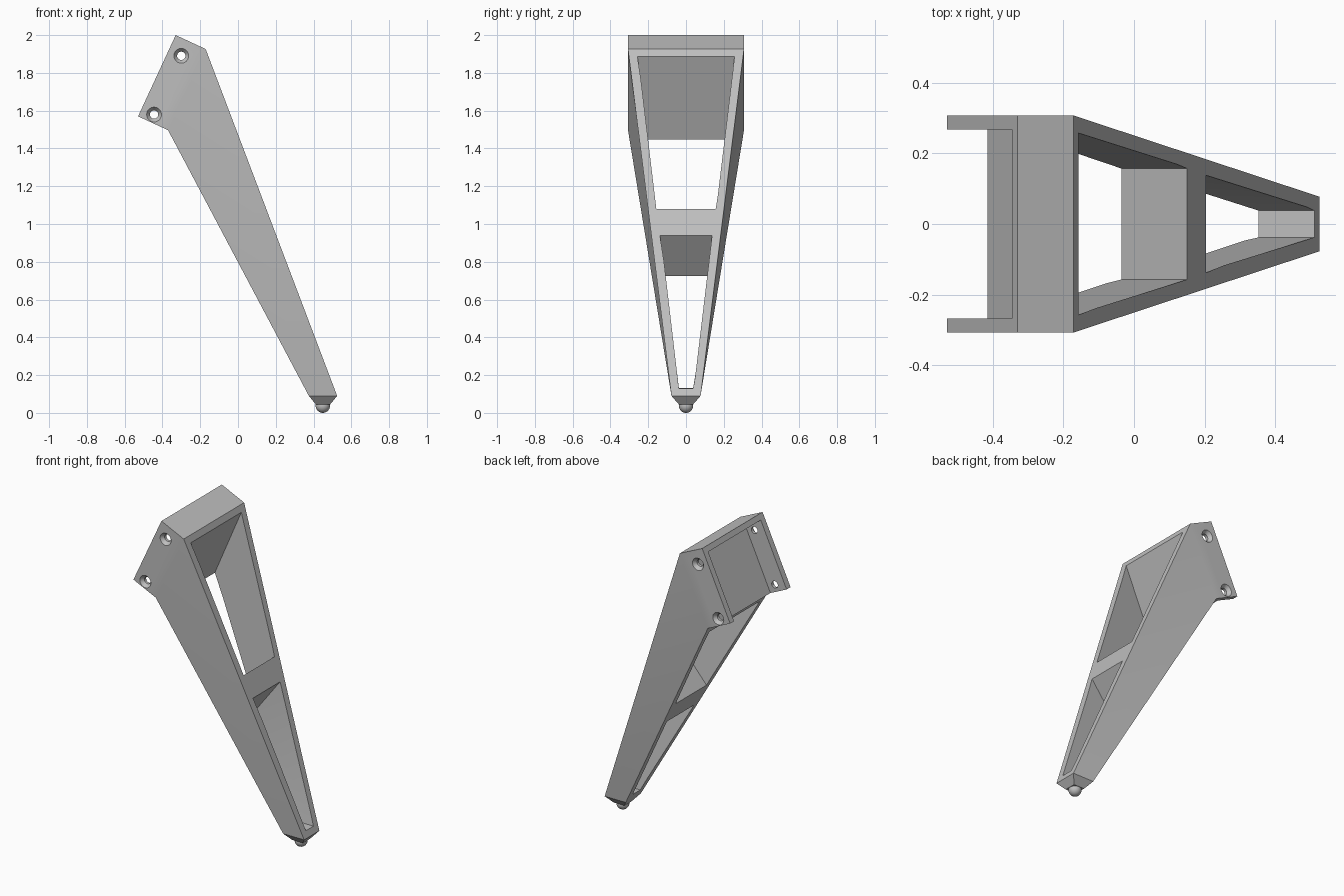
import bpy, bmesh, math
from mathutils import Vector, Matrix

cube = bpy.data.objects.get("Cube")
if cube:
    bpy.data.objects.remove(cube, do_unlink=True)

grey = bpy.data.materials.new("plain grey")
grey.use_nodes = True
colour = (0.52, 0.52, 0.52, 1)
grey.diffuse_color = colour
grey.node_tree.nodes["Principled BSDF"].inputs["Base Color"].default_value = colour


def finish(name, bm):
    bmesh.ops.recalc_face_normals(bm, faces=bm.faces)
    mesh = bpy.data.meshes.new(name)
    bm.to_mesh(mesh)
    bm.free()
    mesh.materials.append(grey)
    obj = bpy.data.objects.new(name, mesh)
    bpy.context.collection.objects.link(obj)
    return obj


def loft(name, stations):
    """Each station is (front xz point, back xz point, half width)."""
    bm = bmesh.new()
    rings = [[bm.verts.new((p[0], y, p[1])) for p, y in
              ((f, -h), (f, h), (b, h), (b, -h))] for f, b, h in stations]
    for low, high in zip(rings, rings[1:]):
        for i in range(4):
            j = (i + 1) % 4
            bm.faces.new((low[i], low[j], high[j], high[i]))
    bm.faces.new(rings[0])
    bm.faces.new(rings[-1])
    return finish(name, bm)


def cone(name, x, z, y0, y1, r0, r1):
    """Round cutter along y from y0 to y1."""
    bm = bmesh.new()
    bmesh.ops.create_cone(bm, cap_ends=True, segments=32, radius1=r0, radius2=r1,
                          depth=abs(y1 - y0))
    turn = Matrix.Rotation(math.copysign(math.pi / 2, y0 - y1), 4, 'X')
    bm.transform(Matrix.Translation((x, (y0 + y1) / 2, z)) @ turn)
    return finish(name, bm)


def bracket_point(along, depth):
    """Point in the tilted frame of the mounting bracket."""
    return Vector((-0.33, 2.0)) + along * Vector((-0.42, -0.907)) + depth * Vector((0.907, -0.42))


def window(name, top, bottom):
    """Tapered opening; the edges are carried past both faces of the leg."""
    stations = []
    for f, b, h in (bottom, top):
        f, b = Vector(f), Vector(b)
        d = (f - b) * 0.2
        stations.append((f + d, b - d, h))
    return loft(name, stations)


# Tapered leg with the solid bracket block and the pointed foot
leg = loft("leg_and_bracket", [
    ((0.488, 0.045), (0.412, 0.045), 0.038),
    ((0.525, 0.09), (0.375, 0.09), 0.077),
    (bracket_point(0, 0.175), bracket_point(0.474, 0.175), 0.307),
    (bracket_point(0, 0), bracket_point(0.474, 0), 0.307)])

# Bracket pocket, open at the back and the bottom, and the two leg windows
cutters = [
    loft("pocket_cutter", [
        (bracket_point(0.036, 0.127), bracket_point(0.56, 0.127), 0.267),
        (bracket_point(0.036, -0.1), bracket_point(0.56, -0.1), 0.267)]),
    window("upper_window_cutter",
           ((-0.155, 1.89), (-0.344, 1.45), 0.257),
           ((0.151, 1.08), (-0.035, 0.866), 0.157)),
    window("lower_window_cutter",
           ((0.204, 0.94), (0.04, 0.725), 0.138),
           ((0.51, 0.13), (0.352, 0.133), 0.038))]

# Countersunk screw holes through both cheeks
for along in (0.087, 0.43):
    x, z = bracket_point(along, 0.073)
    cutters.append(cone("hole_cutter", x, z, -0.4, 0.4, 0.022, 0.022))
    for side in (-1, 1):
        cutters.append(cone("countersink_cutter", x, z, side * 0.308, side * 0.284, 0.04, 0.021))

bpy.context.view_layer.objects.active = leg
for cutter in cutters:
    cutter.hide_render = True
    mod = leg.modifiers.new("cut", 'BOOLEAN')
    mod.operation = 'DIFFERENCE'
    mod.solver = 'EXACT'
    mod.object = cutter
    bpy.ops.object.modifier_apply(modifier=mod.name)
for cutter in cutters:
    bpy.data.objects.remove(cutter, do_unlink=True)

# Ball tip of the foot
bm = bmesh.new()
bmesh.ops.create_uvsphere(bm, u_segments=32, v_segments=16, radius=0.038)
bm.transform(Matrix.Translation((0.449, 0, 0.038)))
ball = finish("foot_ball", bm)

bpy.ops.object.select_all(action='DESELECT')
for obj in (leg, ball):
    obj.select_set(True)
bpy.ops.object.shade_smooth_by_angle(angle=math.radians(25))
